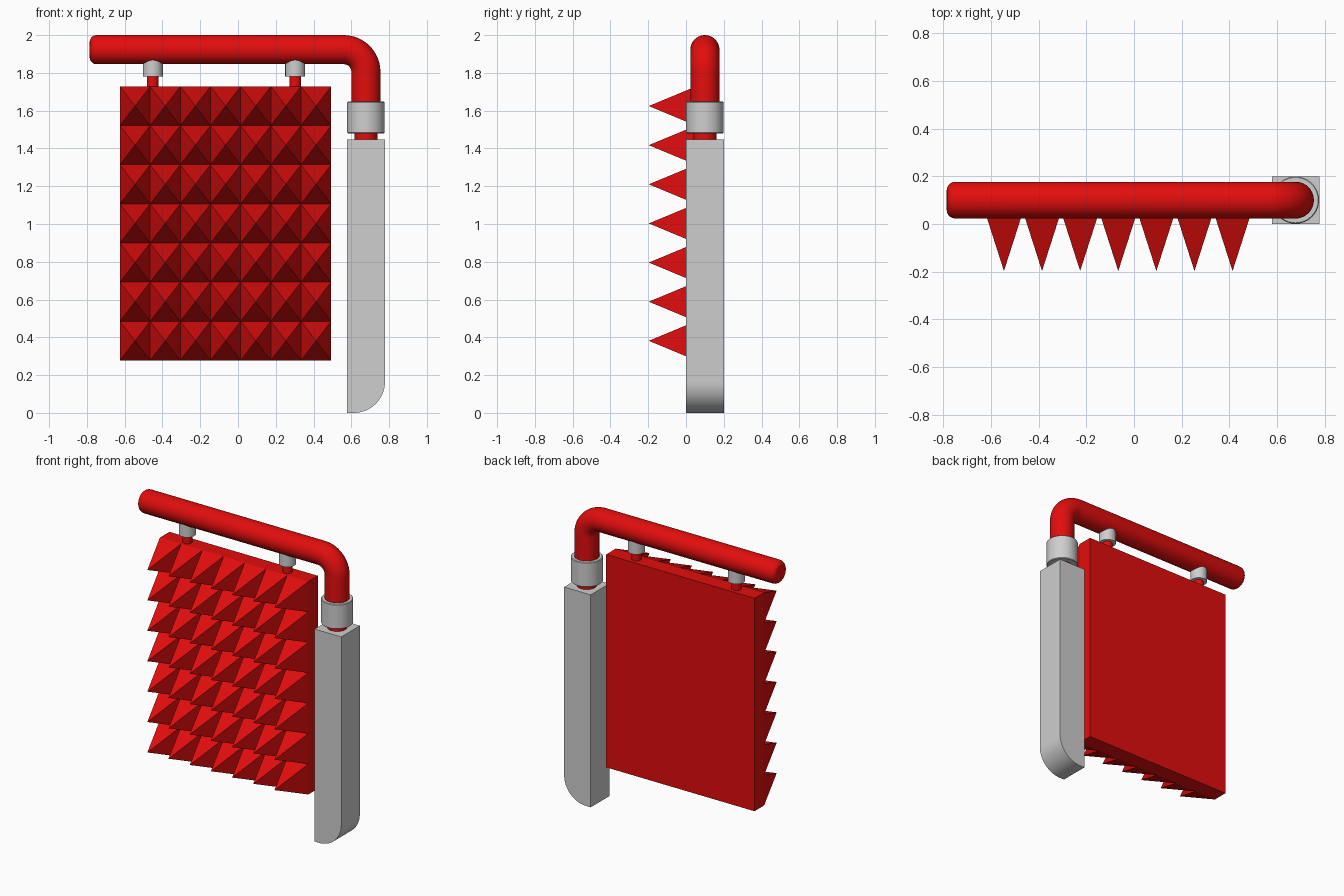
import bpy, bmesh, math
from mathutils import Vector

if "Cube" in bpy.data.objects:
    bpy.data.objects.remove(bpy.data.objects["Cube"])


def material(name, rgb):
    m = bpy.data.materials.new(name)
    m.diffuse_color = (*rgb, 1)
    m.use_nodes = True
    m.node_tree.nodes["Principled BSDF"].inputs["Base Color"].default_value = m.diffuse_color
    return m


RED = material("red", (0.76, 0.004, 0.004))
GREY = material("light grey", (0.62, 0.62, 0.62))
Y = 0.1  # depth of the pipe axis


def finish(name, bm, mat, smooth=False):
    bmesh.ops.recalc_face_normals(bm, faces=bm.faces)
    me = bpy.data.meshes.new(name)
    bm.to_mesh(me)
    bm.free()
    me.materials.append(mat)
    ob = bpy.data.objects.new(name, me)
    bpy.context.collection.objects.link(ob)
    if smooth:
        bpy.ops.object.select_all(action='DESELECT')
        ob.select_set(True)
        bpy.context.view_layer.objects.active = ob
        bpy.ops.object.shade_smooth_by_angle(angle=math.radians(35))
    return ob


def tube(name, rings, mat, n=40):
    """Skin circles given as (x, z, radius, tilt); tilt 0 faces +x, 90 faces down."""
    bm = bmesh.new()
    loops = []
    for x, z, r, tilt in rings:
        t = math.radians(tilt)
        side = Vector((math.sin(t), 0, math.cos(t)))
        loops.append([bm.verts.new(Vector((x, Y, z)) + r * (side * math.cos(a) + Vector((0, math.sin(a), 0))))
                      for a in (2 * math.pi * i / n for i in range(n))])
    for a, b in zip(loops, loops[1:]):
        for i in range(n):
            bm.faces.new((a[i], a[(i + 1) % n], b[(i + 1) % n], b[i]))
    bm.faces.new(loops[0])
    bm.faces.new(loops[-1])
    return finish(name, bm, mat, True)


def post(name, x, z0, z1, r, mat, bevel=0.0):
    rings = [(x, z1, r - bevel, 90), (x, z0, r - bevel, 90)]
    if bevel:
        rings[1:1] = [(x, z1 - bevel, r, 90), (x, z0 + bevel, r, 90)]
    return tube(name, rings, mat)


# Bent top pipe with a rounded free end
R, PX, PZ = 0.077, 0.677, 1.923
BEND = 0.117
rings = []
for i in range(6):
    a = math.radians(90 * i / 5)
    rings.append((-0.785 + 0.035 * (1 - math.sin(a)), PZ, R - 0.035 * (1 - math.cos(math.pi / 2 - a)), 0))
rings = [(-0.785 + 0.035 * (1 - math.cos(a)), PZ, R - 0.035 * (1 - math.sin(a)), 0)
         for a in (math.radians(18 * i) for i in range(6))]
for i in range(13):
    a = math.radians(7.5 * i)
    rings.append((PX - BEND + BEND * math.sin(a), PZ - BEND + BEND * math.cos(a), R, 7.5 * i))
rings.append((PX, 1.60, R, 90))
tube("top_pipe", rings, RED)

# Collar and neck joining pipe to the post
post("pipe_collar", PX, 1.48, 1.648, 0.099, GREY, 0.004)
post("pipe_neck", PX, 1.43, 1.50, 0.061, RED)

# Square grey post, outer bottom corner rounded
bm = bmesh.new()
x0, x1, top, cr = 0.578, 0.778, 1.447, 0.165
prof = [(x0, top), (x0, 0)]
prof += [(x1 - cr + cr * math.sin(a), cr - cr * math.cos(a)) for a in (math.radians(6 * i) for i in range(16))]
prof += [(x1, top)]
face = bm.faces.new([bm.verts.new((x, 0, z)) for x, z in prof])
ext = bmesh.ops.extrude_face_region(bm, geom=[face])
bmesh.ops.translate(bm, vec=(0, 0.2, 0), verts=[v for v in ext['geom'] if isinstance(v, bmesh.types.BMVert)])
finish("grey_post", bm, GREY, True)

# Panel whose front is a 7 x 7 grid of pyramids
bm = bmesh.new()
N, L, W, B, T = 7, -0.625, 0.493, 0.278, 1.728
FRONT, BACK, TIP = 0.052, 0.155, -0.197
dx, dz = (W - L) / N, (T - B) / N
grid = [[bm.verts.new((L + i * dx, FRONT, B + j * dz)) for j in range(N + 1)] for i in range(N + 1)]
cells = [bm.faces.new((grid[i][j], grid[i + 1][j], grid[i + 1][j + 1], grid[i][j + 1]))
         for i in range(N) for j in range(N)]
rim = [e for e in bm.edges if e.is_boundary]
ext = bmesh.ops.extrude_edge_only(bm, edges=rim)
bmesh.ops.translate(bm, vec=(0, BACK - FRONT, 0), verts=[v for v in ext['geom'] if isinstance(v, bmesh.types.BMVert)])
bmesh.ops.contextual_create(bm, geom=[e for e in bm.edges if e.is_boundary])
for v in bmesh.ops.poke(bm, faces=cells)['verts']:
    v.co.y = TIP
finish("spiked_panel", bm, RED)

# Two hangers holding the panel
for side, x in (("left", -0.451), ("right", 0.303)):
    post(side + "_hanger_cap", x, 1.782, 1.90, 0.053, GREY)
    post(side + "_hanger_peg", x, 1.70, 1.80, 0.031, RED)
